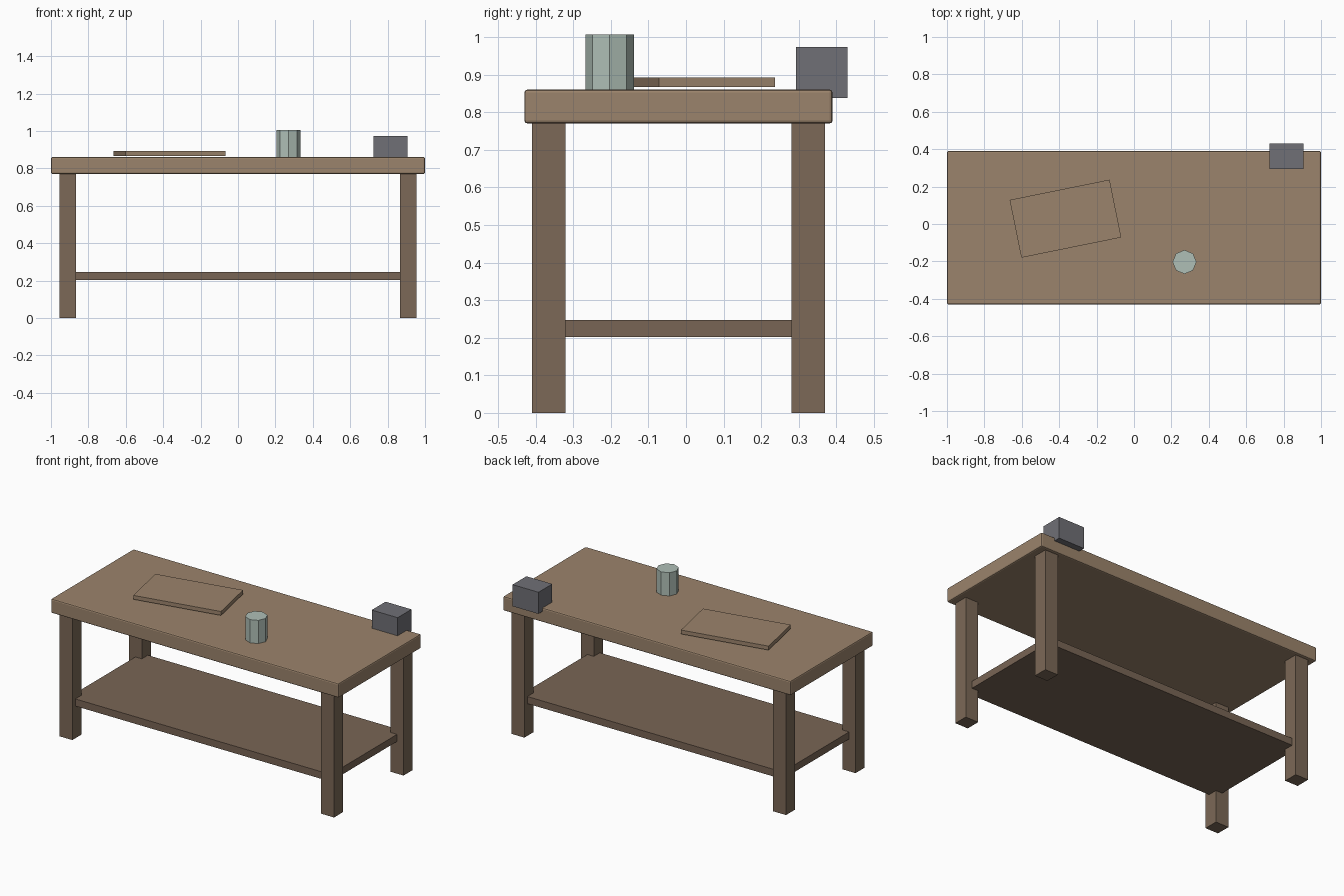
import bpy
import math

if "Cube" in bpy.data.objects:
    bpy.data.objects.remove(bpy.data.objects["Cube"])


def material(name, rgb):
    m = bpy.data.materials.new(name)
    m.diffuse_color = (*rgb, 1)
    m.use_nodes = True
    m.node_tree.nodes["Principled BSDF"].inputs["Base Color"].default_value = m.diffuse_color
    return m


WOOD = material("top_wood", (0.33, 0.23, 0.15))
DARK = material("leg_wood", (0.20, 0.14, 0.095))
SHELF = material("shelf_wood", (0.19, 0.13, 0.09))
CUP = material("pale_green", (0.43, 0.52, 0.47))
GREY = material("dark_grey", (0.16, 0.16, 0.18))


def box(name, lo, hi, mat, turn=0):
    """Box between two corners, optionally turned about its own vertical axis."""
    centre = [(a + b) / 2 for a, b in zip(lo, hi)]
    bpy.ops.mesh.primitive_cube_add(size=1, location=centre)
    ob = bpy.context.object
    ob.name = name
    for v in ob.data.vertices:
        v.co = [c * (b - a) for c, a, b in zip(v.co, lo, hi)]
    ob.rotation_euler.z = turn
    ob.data.materials.append(mat)
    return ob


# Tabletop with softened edges
top = box("tabletop", (-1, -0.43, 0.77), (1, 0.39, 0.86), WOOD)
bevel = top.modifiers.new("soft_edges", 'BEVEL')
bevel.width = 0.008
bevel.segments = 2

# Four square legs
for side, x in (("left", -0.91), ("right", 0.91)):
    for end, y in (("front", -0.365), ("back", 0.325)):
        box(f"{end}_{side}_leg", (x - 0.045, y - 0.045, 0), (x + 0.045, y + 0.045, 0.775), DARK)

# Lower shelf, let into the legs
box("lower_shelf", (-0.91, -0.38, 0.202), (0.91, 0.34, 0.247), SHELF)

# Turned board lying just above the top
box("board", (-0.639, -0.129, 0.867), (-0.094, 0.186, 0.892), WOOD, 0.2)

# Eight-sided cup
bpy.ops.mesh.primitive_cylinder_add(vertices=8, radius=0.064, depth=0.148, location=(0.27, -0.203, 0.932))
cup = bpy.context.object
cup.name = "cup"
cup.data.materials.append(CUP)

# Block overhanging the back edge
box("edge_block", (0.725, 0.293, 0.838), (0.905, 0.43, 0.974), GREY)
